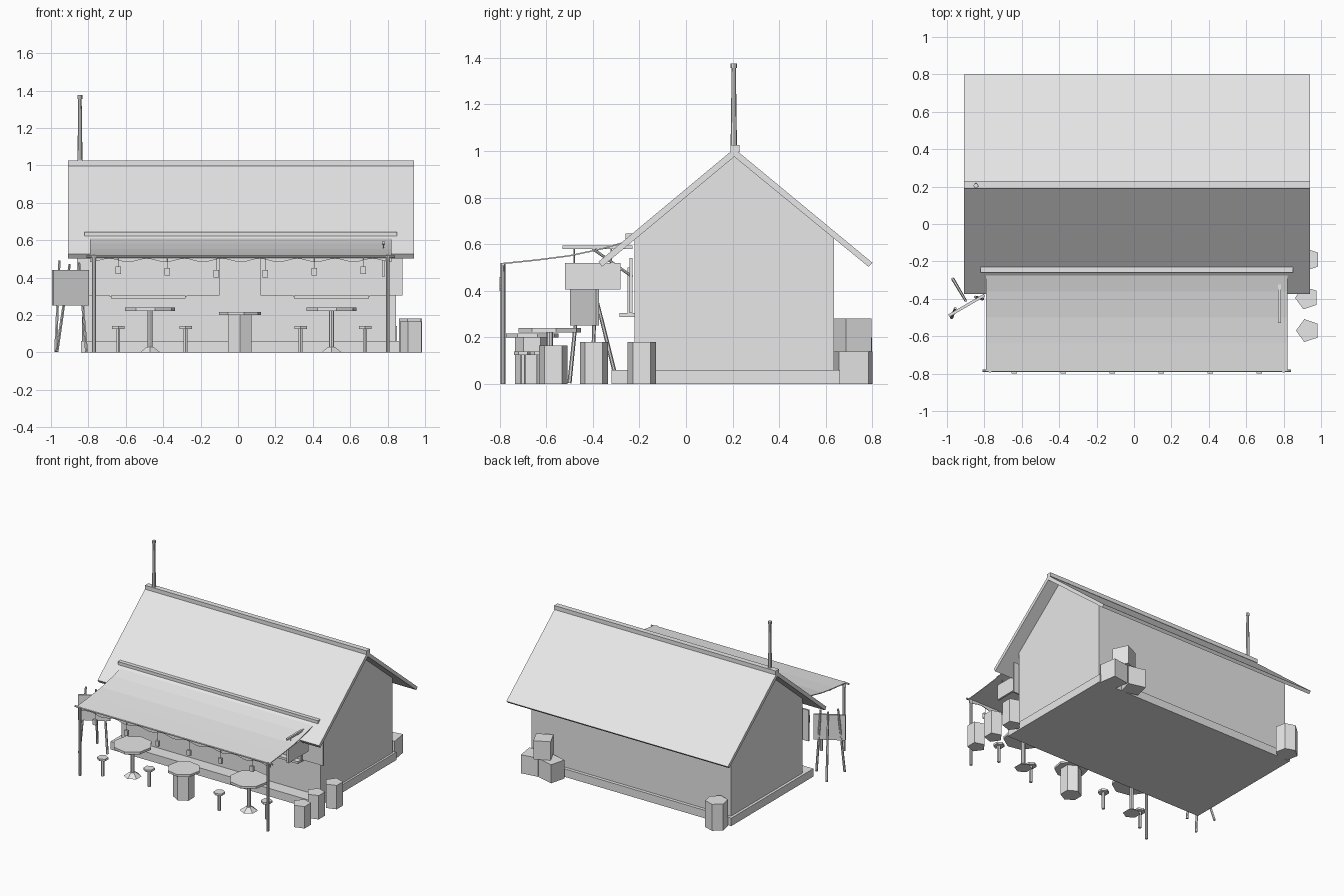
import bpy, bmesh, math
from mathutils import Vector

cube = bpy.data.objects.get("Cube")
if cube:
    bpy.data.objects.remove(cube, do_unlink=True)

grey = bpy.data.materials.new("light_grey")
grey.use_nodes = True
grey.diffuse_color = (0.8, 0.8, 0.8, 1)
grey.node_tree.nodes["Principled BSDF"].inputs["Base Color"].default_value = (0.8, 0.8, 0.8, 1)


def finish(name, bm):
    bmesh.ops.recalc_face_normals(bm, faces=bm.faces)
    mesh = bpy.data.meshes.new(name)
    bm.to_mesh(mesh)
    bm.free()
    mesh.materials.append(grey)
    ob = bpy.data.objects.new(name, mesh)
    bpy.context.collection.objects.link(ob)
    return ob


def box(name, x, y, z, turn=0):
    """Box from three (low, high) ranges, turned about its own vertical axis."""
    bm = bmesh.new()
    bmesh.ops.create_cube(bm, size=1)
    bmesh.ops.scale(bm, vec=(x[1] - x[0], y[1] - y[0], z[1] - z[0]), verts=bm.verts)
    ob = finish(name, bm)
    ob.location = [sum(r) / 2 for r in (x, y, z)]
    ob.rotation_euler.z = turn
    return ob


def rod(name, a, b, r, r2=None, sides=8, turn=0):
    """Straight or tapered prism between two points."""
    a, b = Vector(a), Vector(b)
    bm = bmesh.new()
    bmesh.ops.create_cone(bm, cap_ends=True, segments=sides, radius1=r,
                          radius2=r if r2 is None else r2, depth=(b - a).length)
    ob = finish(name, bm)
    ob.location = (a + b) / 2
    spin = Vector((0, 0, 1)).rotation_difference(b - a).to_matrix().to_4x4()
    ob.rotation_euler = spin.to_euler()
    if turn:
        ob.rotation_euler.z = turn
    return ob


def upright(name, x, y, z0, z1, r, r2=None, sides=8, turn=0):
    return rod(name, (x, y, z0), (x, y, z1), r, r2, sides, turn)


def extrude_x(name, profile, x0, x1):
    """Closed (y, z) profile swept along x."""
    bm = bmesh.new()
    face = bm.faces.new([bm.verts.new((x0, y, z)) for y, z in profile])
    new = bmesh.ops.extrude_face_region(bm, geom=[face])["geom"]
    bmesh.ops.translate(bm, vec=(x1 - x0, 0, 0),
                        verts=[v for v in new if isinstance(v, bmesh.types.BMVert)])
    return finish(name, bm)


# House body, floor and roof
RIDGE = 0.207
box("floor_plinth", (-0.84, 0.86), (-0.32, 0.66), (0, 0.06))
extrude_x("house_walls", [(-0.22, 0.02), (0.635, 0.02), (0.635, 0.625),
                          (RIDGE, 0.98), (-0.22, 0.625)], -0.82, 0.845)
extrude_x("roof", [(-0.375, 0.525), (RIDGE, 1.01), (0.80, 0.52), (0.783, 0.503),
                   (RIDGE, 0.975), (-0.36, 0.503)], -0.91, 0.94)
box("ridge_beam", (-0.91, 0.94), (0.19, 0.23), (0.995, 1.025))
upright("flue_pole", -0.845, 0.205, 1.0, 1.36, 0.014, 0.009)
upright("flue_cap", -0.845, 0.205, 1.355, 1.375, 0.013)

# Window panels with frames and serving shelves
for side, cx in (("right", -0.48), ("left", 0.5)):
    box(side + "_window_panel", (cx - 0.38, cx + 0.38), (-0.242, -0.23), (0.305, 0.54))
    box(side + "_serving_shelf", (cx - 0.2, cx + 0.2), (-0.285, -0.22), (0.288, 0.305))
    for s in (-1, 1):
        x = cx + s * 0.2
        box(side + "_window_frame", (x - 0.006, x + 0.006), (-0.25, -0.24), (0.3, 0.5))

# Sagging awning cloth
slope = [(-0.245, 0.617), (-0.36, 0.583), (-0.5, 0.553), (-0.64, 0.535), (-0.785, 0.52)]
extrude_x("awning_cloth", slope + [(y, z - 0.006) for y, z in reversed(slope)], -0.79, 0.82)

# Scalloped cloth edge
bm = bmesh.new()
steps = 64
pairs = []
for i in range(steps + 1):
    x = -0.79 + 1.61 * i / steps
    drop = 0.018 + 0.009 * math.cos(i / steps * math.tau * 8)
    pairs.append([bm.verts.new((x, -0.782, z)) for z in (0.517, 0.51 - drop)])
for (a, b), (c, d) in zip(pairs, pairs[1:]):
    bm.faces.new((a, b, d, c))
finish("awning_valance", bm).modifiers.new("thickness", "SOLIDIFY").thickness = 0.004

# Awning supports
box("awning_back_bar", (-0.82, 0.85), (-0.26, -0.23), (0.622, 0.645))
rod("awning_front_bar", (-0.81, -0.785, 0.513), (0.84, -0.785, 0.513), 0.007)
for x in (-0.77, 0.8):
    upright("awning_post", x, -0.785, 0, 0.52, 0.01)

# Lanterns hung along the awning edge
for i in range(6):
    x = -0.64 + i * 0.262
    z = 0.415 + 0.025 * abs(i - 2.5) / 2.5
    box("lantern", (x - 0.014, x + 0.014), (-0.8, -0.782), (z - 0.02, z + 0.02))
    upright("lantern_cord", x, -0.789, z, 0.51, 0.002, sides=4)

# Hanging sign on a bracket
box("sign_arm", (0.77, 0.785), (-0.53, -0.23), (0.58, 0.594))
box("sign_board", (0.77, 0.785), (-0.52, -0.28), (0.405, 0.52))
for y in (-0.48, -0.32):
    upright("sign_chain", 0.777, y, 0.51, 0.585, 0.003, sides=4)
rod("sign_brace", (0.777, -0.4, 0.58), (0.777, -0.23, 0.46), 0.006)

# Round tables
for x in (-0.47, 0.5):
    upright("table_top", x, -0.585, 0.222, 0.24, 0.137, sides=8, turn=0.2)
    upright("table_stem", x, -0.585, 0.02, 0.225, 0.014)
    upright("table_foot", x, -0.585, 0, 0.03, 0.062, 0.02, sides=6)

# Barrel table
upright("barrel_table_top", 0.01, -0.66, 0.2, 0.216, 0.115, sides=8, turn=0.2)
upright("barrel_table_base", 0.01, -0.66, 0, 0.2, 0.073, sides=6)

# Stools
for x, y in ((-0.64, -0.7), (-0.28, -0.66), (0.335, -0.7), (0.68, -0.63)):
    upright("stool_seat", x, y, 0.125, 0.14, 0.039, sides=6)
    upright("stool_stem", x, y, 0, 0.13, 0.012, sides=6)

# Five-sided barrels beside and behind the house
for x, y, h in ((0.93, -0.57, 0.165), (0.925, -0.395, 0.18), (0.932, -0.19, 0.18)):
    upright("side_barrel", x, y, 0, h, 0.064, sides=5, turn=math.pi / 2)
upright("back_barrel", -0.76, 0.722, 0, 0.2, 0.078, sides=6, turn=0.2)

# Stacked crates at the back
box("crate_outer", (0.71, 0.84), (0.645, 0.775), (0, 0.14), 0.15)
box("crate_inner", (0.55, 0.68), (0.665, 0.785), (0, 0.14), -0.25)
box("crate_top", (0.63, 0.75), (0.655, 0.775), (0.14, 0.28), 0.45)

# Easel with a board
box("easel_board", (-1.005, -0.785), (-0.443, -0.428), (0.25, 0.44), math.radians(30))
for foot, head in (((-0.975, -0.5, 0.004), (-0.955, -0.45, 0.49)),
                   ((-0.81, -0.4, 0.004), (-0.85, -0.39, 0.48)),
                   ((-0.968, -0.295, 0.004), (-0.9, -0.41, 0.47))):
    rod("easel_leg", foot, head, 0.009, 0.007, sides=6)
